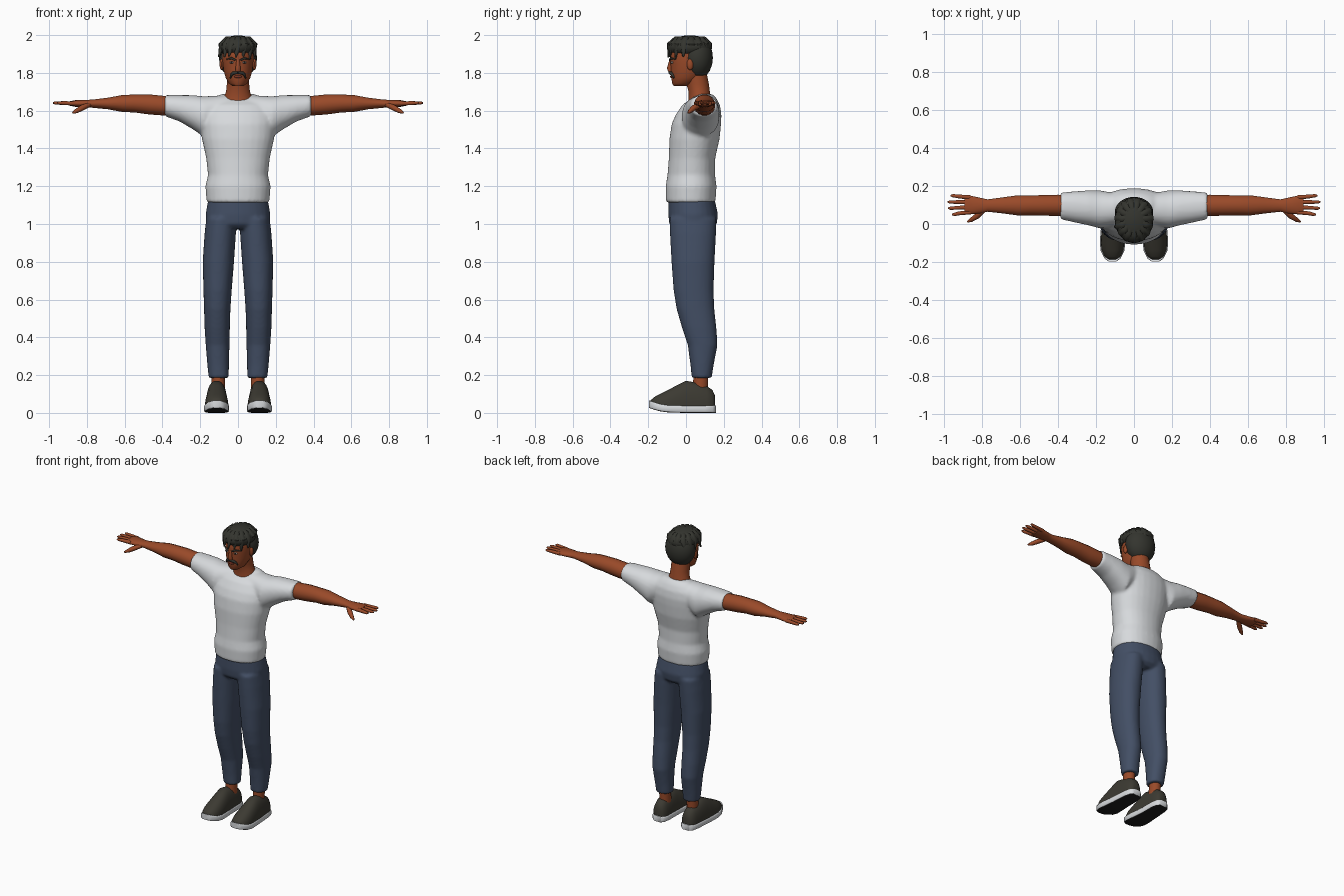
import bpy
import bmesh
import math
import random
from mathutils import Vector

random.seed(4)
if "Cube" in bpy.data.objects:
    bpy.data.objects.remove(bpy.data.objects["Cube"], do_unlink=True)

X, Y, Z = Vector((1, 0, 0)), Vector((0, 1, 0)), Vector((0, 0, 1))
FRAMES = {"x": (Y, Z), "y": (X, Z), "z": (X, Y)}


def material(name, *rgb):
    mat = bpy.data.materials.new(name)
    mat.use_nodes = True
    mat.diffuse_color = (*rgb, 1)
    mat.node_tree.nodes["Principled BSDF"].inputs["Base Color"].default_value = (*rgb, 1)
    return mat


skin = material("brown skin", .32, .068, .022)
cotton = material("white cotton", .68, .70, .72)
denim = material("blue denim", .056, .078, .13)
hair_dark = material("dark hair", .034, .035, .028)
canvas = material("dark canvas", .045, .042, .032)
tread = material("black tread", .012, .012, .012)
lip_red = material("lip red", .2, .035, .018)
eye_white = material("eye white", .6, .55, .5)


def add_loft(bm, sections, axis, sides, power, floor):
    """Skin elliptical sections (x, y, z, half_u, half_v); axis "path" follows the points."""
    rings = []
    for i, (x, y, z, ru, rv) in enumerate(sections):
        if axis == "path":
            before = Vector(sections[max(i - 1, 0)][:3])
            after = Vector(sections[min(i + 1, len(sections) - 1)][:3])
            turn = (after - before).to_track_quat("Z", "Y")
            u, v = turn @ X, turn @ Y
        else:
            u, v = FRAMES[axis]
        ring = []
        for k in range(sides):
            a = math.tau * (k + .5) / sides
            c, s = math.cos(a), math.sin(a)
            c = math.copysign(abs(c) ** power, c)
            s = math.copysign(abs(s) ** power, s)
            co = Vector((x, y, z)) + u * (ru * c) + v * (rv * s)
            co.z = max(co.z, floor)
            ring.append(bm.verts.new(co))
        rings.append(ring)
    for low, high in zip(rings, rings[1:]):
        for k in range(sides):
            j = (k + 1) % sides
            bm.faces.new((low[k], low[j], high[j], high[k]))
    bm.faces.new(rings[0])
    bm.faces.new(rings[-1])


def ball(x, y, z, rx, ry, rz, steps=10):
    """Sections of an ellipsoid, for axis z."""
    turns = [math.pi * i / steps for i in range(steps + 1)]
    return [(x, y, z - rz * math.cos(t), rx * max(math.sin(t), .02),
             ry * max(math.sin(t), .02)) for t in turns]


def build(name, mat, *parts, mirror=False, sides=16, power=1, floor=0, blend=0):
    """Make one object from (axis, sections) parts; blend fuses them into one skin."""
    bm = bmesh.new()
    for axis, sections in parts:
        add_loft(bm, sections, axis, sides, power, floor)
        if mirror:
            flipped = [(-s[0], *s[1:]) for s in sections]
            add_loft(bm, flipped, axis, sides, power, floor)
    bmesh.ops.recalc_face_normals(bm, faces=bm.faces)
    mesh = bpy.data.meshes.new(name)
    bm.to_mesh(mesh)
    bm.free()
    mesh.materials.append(mat)
    obj = bpy.data.objects.new(name, mesh)
    bpy.context.collection.objects.link(obj)
    bpy.ops.object.select_all(action="DESELECT")
    obj.select_set(True)
    bpy.context.view_layer.objects.active = obj
    bpy.ops.object.shade_smooth_by_angle(angle=math.radians(50))
    if blend:
        fuse = obj.modifiers.new("fuse", "REMESH")
        fuse.mode = "VOXEL"
        fuse.voxel_size = blend
        fuse.use_smooth_shade = True
        relax = obj.modifiers.new("relax", "SMOOTH")
        relax.factor = .5
        relax.iterations = 5
    return obj


# T-shirt: torso fused with both sleeves
torso = [(0, .025, 1.113, .166, .131), (0, .027, 1.2, .173, .135),
         (0, .028, 1.26, .159, .126), (0, .032, 1.35, .169, .123),
         (0, .045, 1.45, .191, .133), (0, .055, 1.53, .2, .131),
         (0, .067, 1.58, .2, .121), (0, .08, 1.63, .18, .1),
         (0, .095, 1.665, .13, .067), (0, .1, 1.688, .09, .04)]
sleeve = [(.06, .08, 1.612, .075, .07), (.18, .077, 1.568, .1, .108),
          (.24, .085, 1.592, .092, .09), (.31, .09, 1.613, .082, .07),
          (.388, .095, 1.627, .07, .056)]
build("t_shirt", cotton, ("z", torso), ("x", sleeve),
      ("x", [(-s[0], *s[1:]) for s in sleeve]), sides=28, power=.92, blend=.01)

# Trousers: hips fused with both legs
hips = [(0, .036, .975, .12, .1), (0, .037, 1.0, .168, .126),
        (0, .038, 1.05, .172, .132), (0, .03, 1.13, .158, .122)]
leg = [(.102, .083, .185, .053, .053), (.105, .085, .25, .057, .061),
       (.108, .088, .36, .063, .079), (.11, .07, .45, .067, .091),
       (.11, .05, .55, .07, .1), (.108, .04, .65, .075, .106),
       (.104, .037, .8, .083, .114), (.094, .037, .95, .083, .122),
       (.088, .037, 1.03, .08, .125)]
build("trousers", denim, ("z", hips), ("z", leg),
      ("z", [(-s[0], *s[1:]) for s in leg]), sides=28, power=.92, blend=.009)

# Arms and hands
arm = [(.3, .1, 1.627, .05, .048), (.4, .098, 1.627, .057, .053),
       (.47, .098, 1.633, .055, .054), (.55, .098, 1.638, .053, .048),
       (.61, .098, 1.638, .054, .046), (.69, .098, 1.638, .043, .031),
       (.77, .097, 1.637, .033, .022), (.81, .097, 1.637, .042, .02),
       (.86, .1, 1.638, .05, .018), (.89, .1, 1.638, .046, .012)]
build("arms", skin, ("x", arm), mirror=True)
fingers = []
for i, reach in enumerate((.958, .978, .98, .965)):
    base, tip = .062 + .026 * i, .05 + .033 * i
    middle = (base + tip) / 2
    fingers.append(("path", [(.86, base, 1.638, .012, .012), (.92, middle, 1.64, .011, .011),
                             (reach - .012, tip, 1.641, .009, .009),
                             (reach, tip, 1.641, .004, .004)]))
thumb = [(.79, .075, 1.632, .016, .014), (.825, .042, 1.615, .016, .015),
         (.855, .022, 1.598, .012, .012), (.875, .012, 1.588, .005, .005)]
build("fingers", skin, *fingers, ("path", thumb), mirror=True, sides=8)

# Neck and head
neck = [(0, .07, 1.6, .08, .065), (0, .075, 1.65, .084, .062), (0, .07, 1.7, .064, .057),
        (0, .062, 1.74, .06, .06), (0, .05, 1.8, .06, .06)]
skull = [(0, -.03, 1.73, .028, .035), (0, -.012, 1.745, .05, .062),
         (0, .004, 1.775, .066, .082), (0, .014, 1.81, .076, .096),
         (0, .018, 1.85, .081, .1), (0, .018, 1.885, .083, .105),
         (0, .02, 1.93, .08, .1), (0, .02, 1.97, .05, .06)]
nose = [(0, -.08, 1.87, .008, .008), (0, -.086, 1.825, .014, .015),
        (0, -.083, 1.808, .015, .012)]
build("neck", skin, ("z", neck), sides=20)
build("head", skin, ("z", skull), sides=24)
build("nose", skin, ("z", nose), sides=10)
build("ears", skin, ("z", ball(.087, .022, 1.845, .011, .018, .03)), mirror=True, sides=10)

# Face details
build("eyes", eye_white, ("z", ball(.034, -.074, 1.855, .013, .007, .006)), mirror=True, sides=10)
build("pupils", tread, ("z", ball(.034, -.079, 1.855, .006, .004, .0055)), mirror=True, sides=8)
build("lips", lip_red, ("z", ball(0, -.074, 1.78, .022, .01, .008)), sides=10)
brow = [(.014, -.087, 1.868, .004, .005), (.036, -.08, 1.878, .006, .006),
        (.06, -.059, 1.872, .003, .003)]
moustache = [(0, -.085, 1.803, .009, .008), (.024, -.08, 1.799, .01, .009),
             (.036, -.071, 1.788, .007, .007), (.041, -.064, 1.772, .004, .004)]
build("eyebrows", hair_dark, ("path", brow), mirror=True, sides=8)
build("moustache", hair_dark, ("path", moustache), mirror=True, sides=8)

# Hair: two overlapping masses with locks falling from the crown
build("hair_mass", hair_dark, ("z", ball(0, .06, 1.88, .102, .083, .115)),
      ("z", ball(0, .02, 1.938, .101, .12, .061)), sides=24)
locks = []
count = 15
for k in range(count):
    a = math.tau * k / count
    s, c = math.sin(a), math.cos(a)
    end = 1.868 - .04 * c + .06 * max(c, 0) + random.uniform(-.012, .012)
    sweep = random.uniform(-.014, .004)
    locks.append(("path", [(.02 * s, .03 - .02 * c, 1.975, .014, .014),
                           (.06 * s, .02 - .075 * c, 1.976, .021, .019),
                           (.088 * s, .02 - .105 * c, 1.95, .023, .017),
                           (.094 * s + sweep, .02 - .113 * c, end, .004, .004)]))
build("hair_locks", hair_dark, *locks, sides=8)

# Ankles and shoes
build("ankles", skin, ("z", [(.104, .075, .1, .036, .04), (.105, .08, .24, .036, .04)]),
      mirror=True)
profile = [(-.187, .067, .028), (-.17, .083, .045), (-.14, .1, .057), (-.1, .119, .062),
           (-.05, .146, .059), (0, .171, .056), (.05, .162, .053), (.11, .142, .05),
           (.14, .122, .042), (.154, .09, .027)]
upper = [(.113 - .03 * max(y, 0), y, .035, width, top - .035) for y, top, width in profile]
build("shoe_uppers", canvas, ("y", upper), mirror=True, sides=24, power=.85, floor=.03)
outline = [(-.196, .047, .022), (-.182, .041, .042), (-.14, .029, .063), (-.1, .023, .067),
           (-.05, .021, .064), (0, .02, .059), (.1, .02, .055), (.142, .02, .046),
           (.158, .02, .028)]
sole = [(.113 - .03 * max(y, 0), y, z, width, .02) for y, z, width in outline]
soles = build("shoe_soles", cotton, ("y", sole), mirror=True, power=.3)
soles.data.materials.append(tread)
for face in soles.data.polygons:
    if face.normal.z < -.6:
        face.material_index = 1
